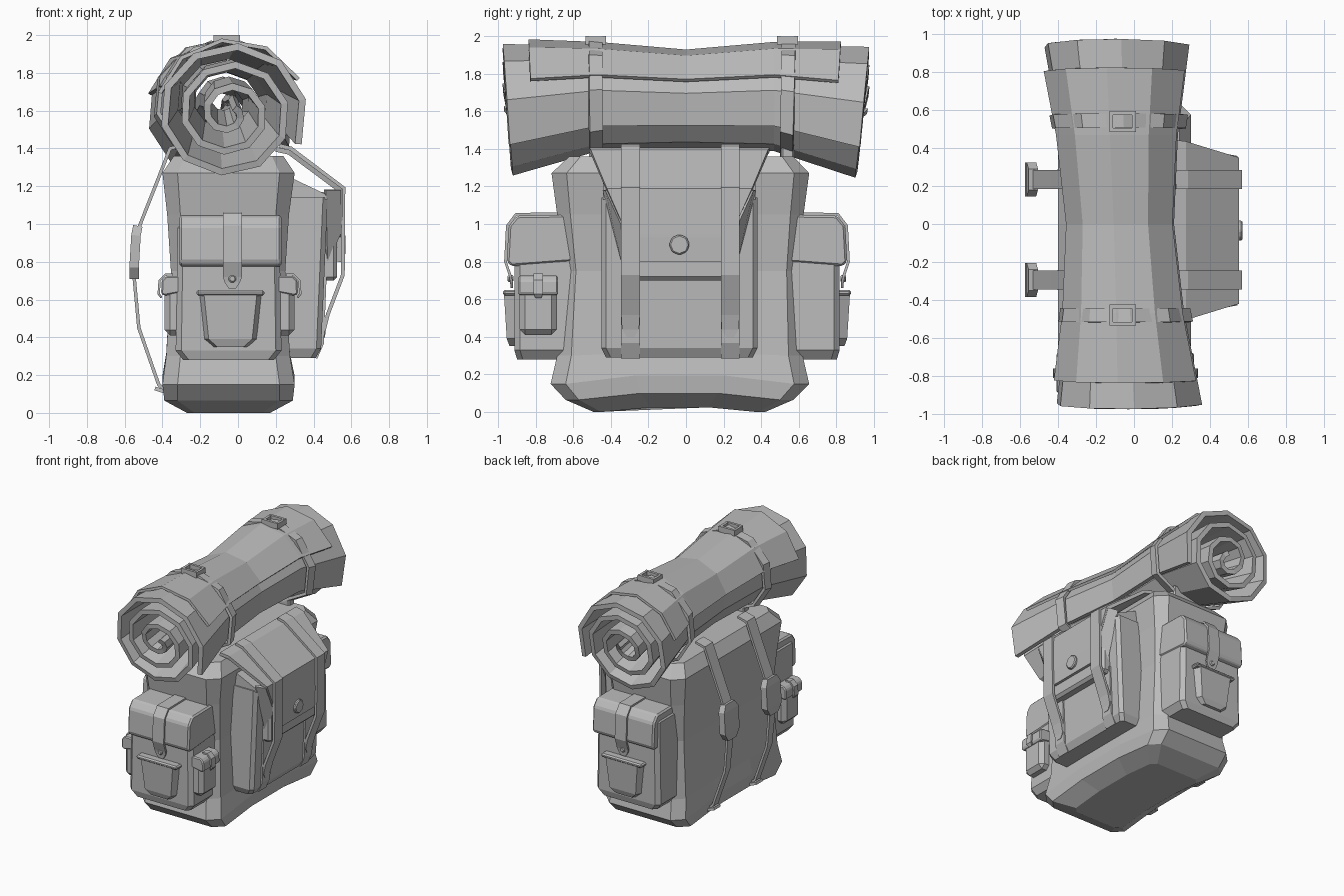
import bpy, bmesh, math
from mathutils import Matrix

if "Cube" in bpy.data.objects:
    bpy.data.objects.remove(bpy.data.objects["Cube"])

grey = bpy.data.materials.new("plain_grey")
grey.use_nodes = True
COLOR = (0.5, 0.5, 0.5, 1)
grey.diffuse_color = COLOR
grey.node_tree.nodes["Principled BSDF"].inputs["Base Color"].default_value = COLOR

MID_Y = -0.035  # centre plane of the bag across its width
MID_X = -0.045  # centre plane of the bag through its depth


def finish(name, bm, bevel=0, thick=0):
    bmesh.ops.recalc_face_normals(bm, faces=bm.faces)
    me = bpy.data.meshes.new(name)
    bm.to_mesh(me)
    bm.free()
    me.materials.append(grey)
    ob = bpy.data.objects.new(name, me)
    bpy.context.scene.collection.objects.link(ob)
    if thick:
        mod = ob.modifiers.new("thickness", "SOLIDIFY")
        mod.thickness, mod.offset, mod.use_even_offset = thick, 0, True
    if bevel:
        mod = ob.modifiers.new("bevel", "BEVEL")
        mod.width, mod.segments = bevel, 1
    return ob


def loft(name, rings, bevel=0):
    """Closed solid through rings with equal point counts."""
    bm = bmesh.new()
    vs = [[bm.verts.new(p) for p in r] for r in rings]
    n = len(vs[0])
    for a, b in zip(vs, vs[1:]):
        for i in range(n):
            j = (i + 1) % n
            bm.faces.new((a[i], a[j], b[j], b[i]))
    bm.faces.new(vs[0])
    bm.faces.new(vs[-1])
    return finish(name, bm, bevel)


def sheet(name, rows, thick, closed=False):
    """Thickened cloth surface through rows of points."""
    bm = bmesh.new()
    vs = [[bm.verts.new(p) for p in r] for r in rows]
    pairs = list(zip(vs, vs[1:])) + ([(vs[-1], vs[0])] if closed else [])
    for a, b in pairs:
        for i in range(len(a) - 1):
            bm.faces.new((a[i], a[i + 1], b[i + 1], b[i]))
    return finish(name, bm, 0, thick)


def strap_x(name, path, y, thick):
    """Strap with path points (x, z, width), flat across y."""
    return sheet(name, [[(x, y - w / 2, z), (x, y + w / 2, z)] for x, z, w in path], thick)


def strap_y(name, path, x, thick):
    """Strap with path points (y, z, width), flat across x."""
    return sheet(name, [[(x - w / 2, y, z), (x + w / 2, y, z)] for y, z, w in path], thick)


def box(name, x, y, z, bevel=0):
    rings = [[(x[0], y[0], h), (x[1], y[0], h), (x[1], y[1], h), (x[0], y[1], h)] for h in z]
    return loft(name, rings, bevel)


def octagon(z, x0, x1, y0, y1, c, lift=0):
    """Rectangle with cut corners and a raised middle on the long sides."""
    m, q = (y0 + y1) / 2, (y1 - y0) * .17
    return [(x0 + c, y0, z), (x1 - c, y0, z), (x1, y0 + c, z), (x1, m - q, z + lift),
            (x1, m + q, z + lift), (x1, y1 - c, z), (x1 - c, y1, z), (x0 + c, y1, z),
            (x0, y1 - c, z), (x0, m + q, z + lift), (x0, m - q, z + lift), (x0, y0 + c, z)]


def button(name, loc, r, depth, axis):
    bm = bmesh.new()
    rot = Matrix.Rotation(math.pi / 2, 4, 'Y' if axis == 'x' else 'X')
    bmesh.ops.create_cone(bm, cap_ends=True, segments=8, radius1=r, radius2=r,
                          depth=depth, matrix=Matrix.Translation(loc) @ rot)
    return finish(name, bm, depth * 0.25)


# Main bag, slightly pinched at the waist
loft("main_bag", [
    octagon(0.00, -.27, .17, -.49, .42, .04, .025),
    octagon(0.065, -.39, .29, -.64, .57, .07, .035),
    octagon(0.15, -.40, .30, -.72, .655, .08, .045),
    octagon(0.30, -.38, .275, -.685, .62, .075, .015),
    octagon(0.75, -.355, .25, -.65, .60, .065),
    octagon(1.05, -.375, .27, -.685, .625, .07),
    octagon(1.27, -.40, .30, -.715, .655, .08),
    octagon(1.36, -.34, .24, -.62, .57, .06)])

# Big compartment on the face of the bag
loft("face_compartment", [octagon(z, .15, x, MID_Y - w, MID_Y + w, .025) for z, x, w in
                          ((.29, .41, .39), (.34, .44, .415), (1.14, .475, .415))])
loft("compartment_top", [[(x, MID_Y + s * w, z) for x, z in ((.15, 1.13), (.475, 1.13),
                                                             (.46, 1.16), (.27, 1.25), (.15, 1.3))]
                         for s, w in ((-1, .405), (1, .405))])
box("compartment_panel", (.42, .525), (MID_Y - .31, MID_Y + .31), (.7, 1.17), .02)
strap_x("compartment_flap", [(.20, 1.395, .96), (.27, 1.38, .94), (.54, 1.18, .77),
                             (.54, .95, .56), (.54, .93, .46), (.535, .8, .44)], MID_Y, .025)
button("flap_button", (.555, MID_Y, .89), .055, .03, 'x')
for side in (-1, 1):
    y = MID_Y + .005 + side * .265
    # flap edge folded back to the compartment
    sheet("flap_wing", [[(.54, MID_Y + side * .385, 1.18), (.46, MID_Y + side * .4, 1.18)],
                        [(.54, MID_Y + side * .28, .95), (.47, MID_Y + side * .3, .8)]], .02)
    strap_x("compartment_strap", [(.22, 1.415, .1), (.28, 1.4, .1), (.558, 1.19, .1),
                                  (.555, .73, .1), (.475, .52, .1), (.455, .44, .09),
                                  (.45, .4, .04)], y, .02)
    strap_x("lower_strap", [(.46, .75, .1), (.445, .37, .1), (.41, .29, .1)], y, .02)

    # Carrying straps with pads
    strap_x("shoulder_strap", [(-.28, 1.42, .1), (-.36, 1.4, .1), (-.43, 1.22, .1),
                               (-.525, .98, .1), (-.55, .72, .07), (-.525, .45, .06),
                               (-.42, .15, .06), (-.36, .1, .06)], y, .018)
    strap_x("shoulder_pad", [(-.53, .99, .11), (-.54, .94, .18), (-.55, .77, .18),
                             (-.55, .71, .1)], y, .05)
    strap_x("strap_anchor", [(-.44, .13, .08), (-.35, .1, .13)], y, .02)

# Pockets on both ends of the bag
for end in (-1, 1):
    def Y(d):
        return -.048 + end * d
    loft("end_pocket", [[(a, Y(.5), z), (b, Y(.5), z), (b, Y(d - .03), z), (b - .03, Y(d), z),
                         (a + .03, Y(d), z), (a, Y(d - .03), z)] for z, a, b, d in
                        ((.28, -.29, .19, .85), (.33, -.33, .23, .865),
                         (.98, -.32, .22, .865), (1.01, -.29, .19, .83))])
    profile = ((.55, 1.05), (.85, 1.045), (.895, .99), (.905, .8), (.88, .775), (.55, .8))
    loft("end_pocket_flap", [[(x, Y(d), z) for d, z in profile] for x in (-.31, .23)], .012)
    strap_y("end_pocket_strap", [(Y(.58), 1.055, .1), (Y(.855), 1.052, .1), (Y(.902), .99, .1),
                                 (Y(.912), .8, .1), (Y(.885), .72, .1), (Y(.88), .69, .08),
                                 (Y(.878), .66, .04)], -.03, .014)
    button("end_pocket_button", (-.03, Y(.885), .71), .022, .03, 'y')
    # open patch pocket with a rim
    loft("patch_pocket", [[(-.04 - w, Y(.85), z), (-.04 + w, Y(.85), z),
                           (-.04 + w - .03, Y(d), z), (-.04 - w + .03, Y(d), z)]
                          for z, w, d in ((.35, .1, .89), (.39, .145, .905), (.63, .17, .92))])
    box("patch_rim", (-.22, .14), sorted((Y(.85), Y(.925))), (.62, .65), .01)

# Small pouches on both sides of one end pocket
for side in (-1, 1):
    def X(d):
        return MID_X + side * d
    box("side_pouch", sorted((X(.24), X(.345))), (-.885, -.685), (.41, .7), .03)
    profile = ((.24, .725), (.335, .725), (.36, .7), (.362, .63), (.345, .62), (.24, .64))
    loft("side_pouch_flap", [[(X(d), y, z) for d, z in profile] for y in (-.89, -.68)], .008)
    strap_x("side_pouch_strap", [(X(.3), .732, .05), (X(.338), .732, .05), (X(.37), .7, .05),
                                 (X(.375), .63, .05), (X(.36), .61, .03)], -.785, .012)


# Bedroll: a spiral sheet that flares towards its ends
def roll_point(deg, y, extra=0):
    t = (deg + 25) / 360
    r = .43 - .1 * min(t, 1) - .13 * max(t - 1, 0) + extra
    waist = min(abs(y) / .47, 1) ** 2
    flare = max(0, (abs(y) - .47) / .48)
    wide = .66 + .09 * waist + .19 * flare
    tall = .63 + .07 * waist + .19 * flare
    cz = 1.64 + .01 * waist - (.065 if y < 0 else .08) * flare
    a = math.radians(deg)
    ragged = .035 * math.sin(a) * flare * (1 if y > 0 else -.7)
    return (-.08 - .035 * y + r * wide * math.cos(a), y + ragged, cz + r * tall * math.sin(a))


stations = (-.95, -.47, 0, .47, .94)
sheet("bedroll", [[roll_point(-25 + 36 * i, y) for y in stations] for i in range(33)], .036)
sheet("bedroll_cover", [[roll_point(a, y, .045) for y in (-.82, -.47, 0, .47, .8)]
                        for a in range(25, 170, 35)], .02)

# Bedroll straps, buckles and mounts
for y in (-.48, .54):
    sheet("bedroll_strap", [[roll_point(a, v, .06) for v in (y - .035, y + .035)]
                            for a in range(-25, 335, 36)], .022, True)
    for v in (-.045, .045):
        box("buckle_bar", (-.13, .01), (y + v - .01, y + v + .01), (1.955, 2.0))
    for x in (-.13, -.01):
        box("buckle_side", (x, x + .02), (y - .05, y + .05), (1.955, 1.998))
    box("bedroll_mount", (-.2, .1), (y - .035, y + .035), (1.3, 1.44), .01)
